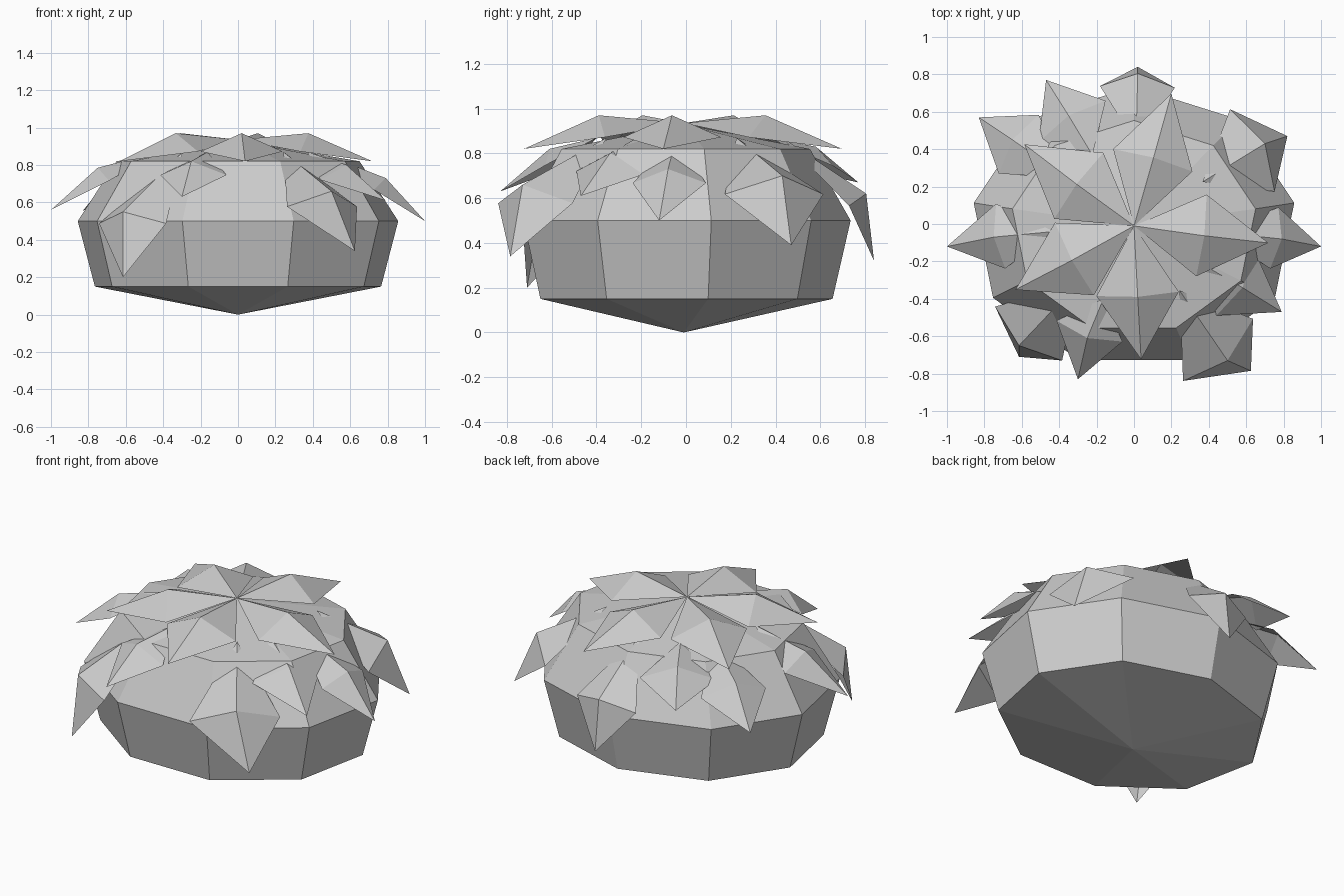
import bpy
from math import sin, cos, radians
from mathutils import Vector

if "Cube" in bpy.data.objects:
    bpy.data.objects.remove(bpy.data.objects["Cube"])


def make_object(name, verts, faces):
    mesh = bpy.data.meshes.new(name)
    mesh.from_pydata(verts, [], faces)
    mesh.update()
    ob = bpy.data.objects.new(name, mesh)
    bpy.context.collection.objects.link(ob)
    return ob


# Bush body: nine-sided turned form, slightly squashed front to back
SIDES = 9
CENTRE_Y = -0.018
SQUASH = 0.866
rings = [(0.777, 0.15), (0.87, 0.50), (0.66, 0.82)]
verts = [Vector((0, -0.01, 0))]
for r, z in rings:
    for i in range(SIDES):
        a = radians(90 + 360 / SIDES * i)
        verts.append(Vector((r * cos(a), CENTRE_Y + SQUASH * r * sin(a), z)))
verts.append(Vector((0, -0.01, 0.93)))
top = len(verts) - 1
faces = []
for i in range(SIDES):
    j = (i + 1) % SIDES
    faces.append((0, 1 + j, 1 + i))
    for k in range(len(rings) - 1):
        lo, hi = 1 + k * SIDES, 1 + (k + 1) * SIDES
        faces.append((lo + i, lo + j, hi + j, hi + i))
    last = 1 + (len(rings) - 1) * SIDES
    faces.append((last + i, last + j, top))
make_object("bush_body", verts, faces)


# Leaf: a kite folded along its ridge and bent at the middle
def leaf(name, base, mid, tip, half_width):
    base, mid, tip = Vector(base), Vector(mid), Vector(tip)
    run = tip - base
    side = Vector((-run.y, run.x, 0)).normalized()
    normal = run.cross(side).normalized()
    sunk = mid - normal * half_width * 0.45
    left, right = sunk + side * half_width, sunk - side * half_width
    make_object(name, [base, right, mid, left, tip],
                [(0, 1, 2), (0, 2, 3), (1, 4, 2), (2, 4, 3)])


# Crown leaves radiating from the top
for n, deg in enumerate((-8, 74, 144, 209, 273)):
    c, s = cos(radians(deg)), sin(radians(deg))
    leaf(f"crown_leaf_{n + 1}", (0, -0.01, 0.935),
         (0.38 * c, 0.38 * s - 0.01, 0.97),
         (0.725 * c, 0.725 * s, 0.82), 0.22)

# Drooping leaves around the shoulder: middle, tip, half width
droop = {
    "front_right": ((0.50, -0.73, 0.66), (0.625, -0.785, 0.34), 0.25),
    "front_left": ((-0.615, -0.65, 0.55), (-0.615, -0.71, 0.20), 0.23),
    "front": ((-0.25, -0.61, 0.82), (-0.30, -0.83, 0.63), 0.185),
    "right": ((0.79, -0.08, 0.73), (1.00, -0.12, 0.50), 0.165),
    "left": ((-0.75, -0.07, 0.785), (-1.00, -0.12, 0.56), 0.175),
    "right_low": ((0.58, -0.34, 0.80), (0.79, -0.47, 0.61), 0.20),
    "back_right": ((0.70, 0.43, 0.70), (0.82, 0.47, 0.39), 0.25),
    "back": ((0.02, 0.805, 0.62), (0.02, 0.84, 0.32), 0.20),
    "back_left": ((-0.35, 0.58, 0.83), (-0.47, 0.77, 0.67), 0.21),
    "left_back": ((-0.65, 0.45, 0.76), (-0.83, 0.57, 0.555), 0.19),
}
for name, (mid, tip, w) in droop.items():
    d = Vector((mid[0], mid[1], 0)).normalized() * 0.43
    leaf(name + "_leaf", (d.x, d.y, 0.87), mid, tip, w)
